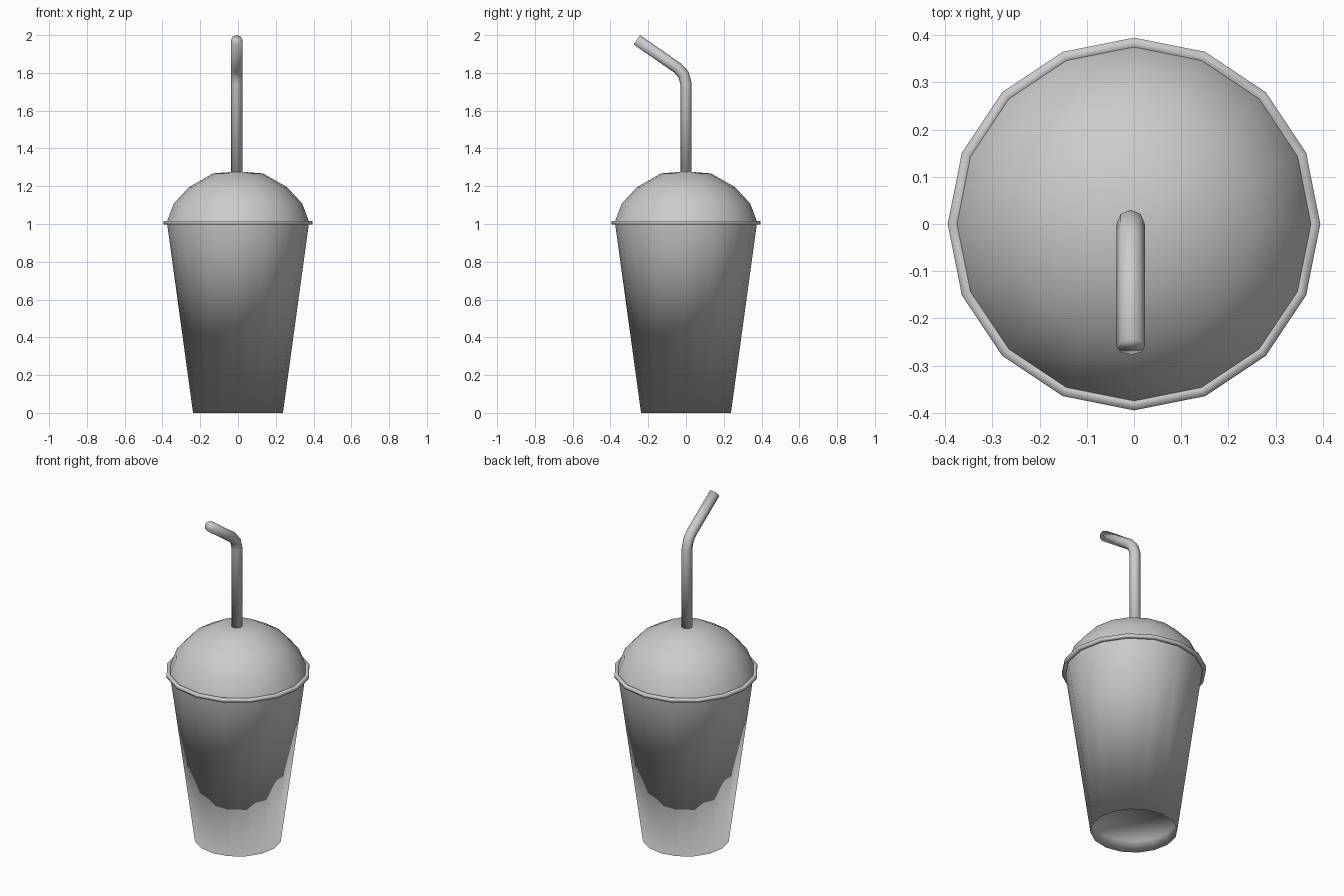
import bpy, bmesh
from math import sin, cos, tau
from mathutils import Vector

if "Cube" in bpy.data.objects:
    bpy.data.objects.remove(bpy.data.objects["Cube"])


def finish(name, bm):
    bmesh.ops.recalc_face_normals(bm, faces=bm.faces)
    for f in bm.faces:
        f.smooth = True
    mesh = bpy.data.meshes.new(name)
    bm.to_mesh(mesh)
    bm.free()
    obj = bpy.data.objects.new(name, mesh)
    bpy.context.collection.objects.link(obj)
    return obj


def bridge(bm, a, b):
    n = len(a)
    for i in range(n):
        bm.faces.new((a[i], a[(i + 1) % n], b[(i + 1) % n], b[i]))


def lathe(name, profile, sides=16, cap_start=False, cap_end=False, closed=False):
    """Spin (radius, z) points around z; optionally cap or close the profile."""
    bm = bmesh.new()
    rings = [[bm.verts.new((r * cos(tau * i / sides), r * sin(tau * i / sides), z))
              for i in range(sides)] for r, z in profile]
    for a, b in zip(rings, rings[1:]):
        bridge(bm, a, b)
    if closed:
        bridge(bm, rings[-1], rings[0])
    for ring, cap, z in ((rings[0], cap_start, profile[0][1]),
                         (rings[-1], cap_end, profile[-1][1] + 0.01)):
        if cap:
            tip = bm.verts.new((0, 0, z))
            for i in range(sides):
                bm.faces.new((ring[i], ring[(i + 1) % sides], tip))
    return finish(name, bm)


def tube(name, path, radius, sides=8):
    """Sweep a ring along a path lying in a plane of constant x."""
    bm = bmesh.new()
    pts = [Vector(p) for p in path]
    rings = []
    for k, p in enumerate(pts):
        ahead = (pts[min(k + 1, len(pts) - 1)] - pts[k]).normalized()
        behind = (pts[k] - pts[max(k - 1, 0)]).normalized()
        tangent = (ahead + behind).normalized()
        side = Vector((1, 0, 0))
        up = tangent.cross(side)
        rings.append([bm.verts.new(p + radius * (side * cos(tau * i / sides) + up * sin(tau * i / sides)))
                      for i in range(sides)])
    for a, b in zip(rings, rings[1:]):
        bridge(bm, a, b)
    bm.faces.new(rings[0])
    bm.faces.new(rings[-1])
    return finish(name, bm)


# Tapered cup with a recessed base
lathe("cup", [(0.235, 0.07), (0.238, 0.0), (0.375, 1.0)], cap_start=True)

# Flat lip of the lid
lathe("lid_rim", [(0.37, 0.997), (0.395, 0.997), (0.395, 1.016), (0.37, 1.016)], closed=True)

# Domed lid
lathe("dome_lid", [(0.375, 1.016), (0.34, 1.108), (0.26, 1.195), (0.132, 1.268)], cap_end=True)

# Bent straw
tube("straw", [(-0.007, 0, 1.25), (-0.007, 0, 1.745), (-0.007, -0.014, 1.793),
               (-0.007, -0.045, 1.826), (-0.007, -0.26, 1.975)], 0.03)
